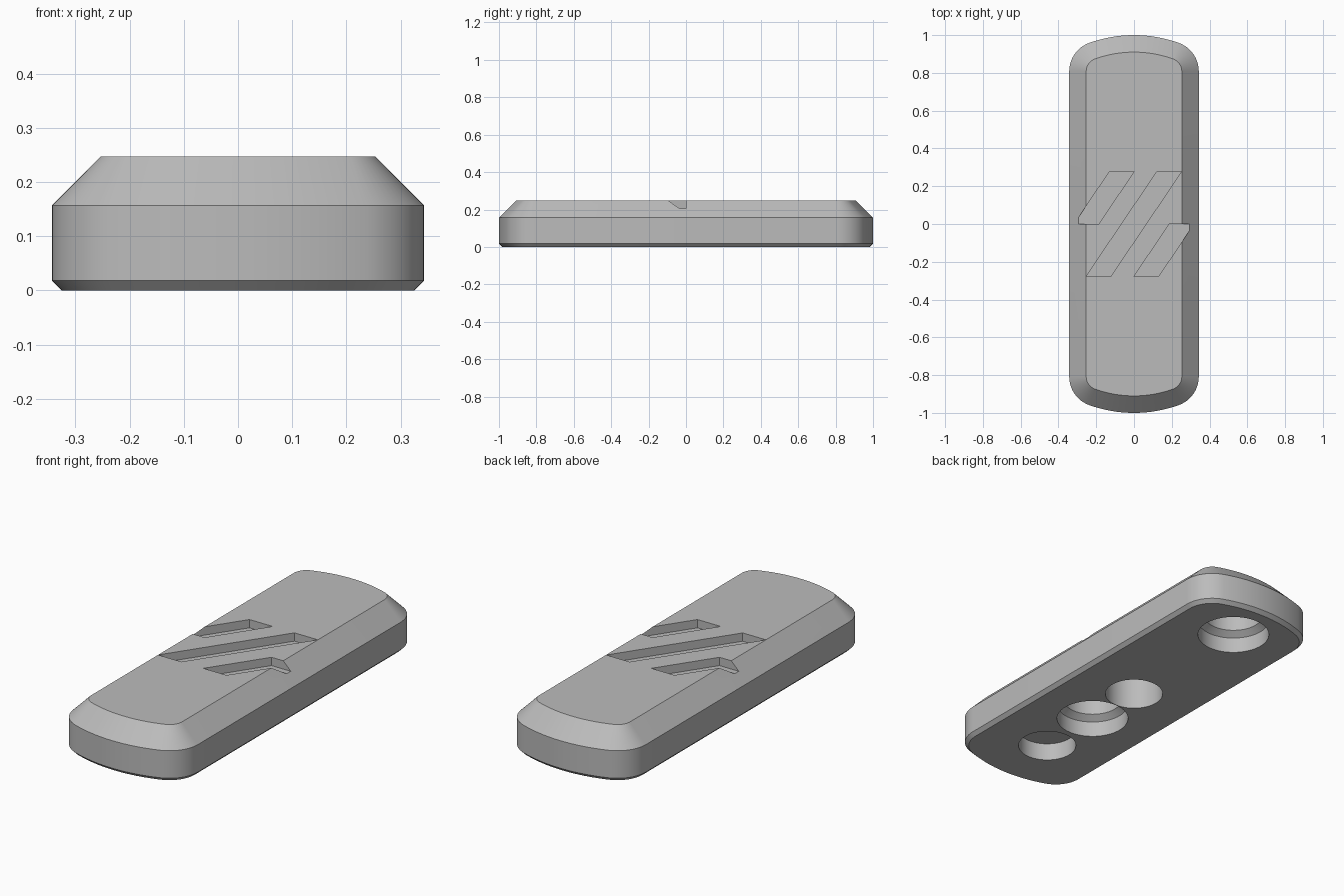
import bpy
import bmesh
from math import sin, cos, pi, atan2, sqrt

cube = bpy.data.objects.get("Cube")
if cube:
    bpy.data.objects.remove(cube, do_unlink=True)

HALF_W, CORNER_R, END_R = 0.343, 0.16, 0.70
HEIGHT, GROOVE_FLOOR, SLOPE = 0.247, 0.205, 1.48

grey = bpy.data.materials.new("plain grey")
grey.use_nodes = True
grey.diffuse_color = (0.5, 0.5, 0.5, 1)
grey.node_tree.nodes["Principled BSDF"].inputs["Base Color"].default_value = (0.5, 0.5, 0.5, 1)


def loft(name, rings):
    """Closed solid through rings given as (outline points, height)."""
    bm = bmesh.new()
    loops = [[bm.verts.new((x, y, z)) for x, y in pts] for pts, z in rings]
    n = len(loops[0])
    for low, high in zip(loops, loops[1:]):
        for i in range(n):
            j = (i + 1) % n
            bm.faces.new((low[i], low[j], high[j], high[i]))
    bm.faces.new(loops[0][::-1])
    bm.faces.new(loops[-1])
    bmesh.ops.recalc_face_normals(bm, faces=bm.faces)
    mesh = bpy.data.meshes.new(name)
    bm.to_mesh(mesh)
    bm.free()
    mesh.materials.append(grey)
    obj = bpy.data.objects.new(name, mesh)
    bpy.context.collection.objects.link(obj)
    return obj


def arc(cx, cy, r, start, end, steps):
    return [(cx + r * cos(start + (end - start) * i / steps),
             cy + r * sin(start + (end - start) * i / steps)) for i in range(steps + 1)]


def outline(inset):
    """Long rounded plan with gently bowed ends, shrunk by inset."""
    cx, end_y = HALF_W - CORNER_R, 1 - END_R
    cy = end_y + sqrt((END_R - CORNER_R) ** 2 - cx ** 2)
    join = atan2(cy - end_y, cx)
    right = arc(cx, cy, CORNER_R - inset, 0, join, 12)
    bow = arc(0, end_y, END_R - inset, join, pi - join, 16)[1:-1]
    left = [(-x, y) for x, y in reversed(right)]
    half = right + bow + left
    return half + [(-x, -y) for x, y in half]


def circle(y, r):
    return arc(0, y, r, 0, 2 * pi, 64)[:-1]


def cut(target, cutter):
    mod = target.modifiers.new("cut", "BOOLEAN")
    mod.operation, mod.solver, mod.object = "DIFFERENCE", "EXACT", cutter
    bpy.ops.object.modifier_apply(modifier=mod.name)
    bpy.data.objects.remove(cutter, do_unlink=True)


# Body with a chamfered top and a small bevel underneath
body = loft("body", [(outline(0.018), 0), (outline(0), 0.018),
                     (outline(0), 0.157), (outline(0.09), HEIGHT)])
bpy.ops.object.select_all(action="DESELECT")
body.select_set(True)
bpy.context.view_layer.objects.active = body


# Three slanted grooves in the top
def groove(x, low, high):
    run = (high - low) / SLOPE
    pts = [(x, low), (x + 0.13, low), (x + 0.13 + run, high), (x + run, high)]
    cut(body, loft("groove_cutter", [(pts, GROOVE_FLOOR), (pts, 0.3)]))


groove(-0.253, -0.277, 0.277)
groove(0, -0.277, 0)
groove(-0.13 - 0.277 / SLOPE, 0, 0.277)

# Plain round sockets in the underside
for y, depth in ((0, 0.165), (-0.655, 0.09)):
    cut(body, loft("socket_cutter", [(circle(y, 0.139), -0.05), (circle(y, 0.139), depth)]))

# Stepped round sockets in the underside
for y in (0.75, -0.313):
    cut(body, loft("stepped_cutter", [(circle(y, 0.172), -0.05), (circle(y, 0.172), 0.08),
                                      (circle(y, 0.14), 0.105), (circle(y, 0.14), 0.187)]))

bpy.ops.object.shade_smooth_by_angle(angle=pi / 6)
